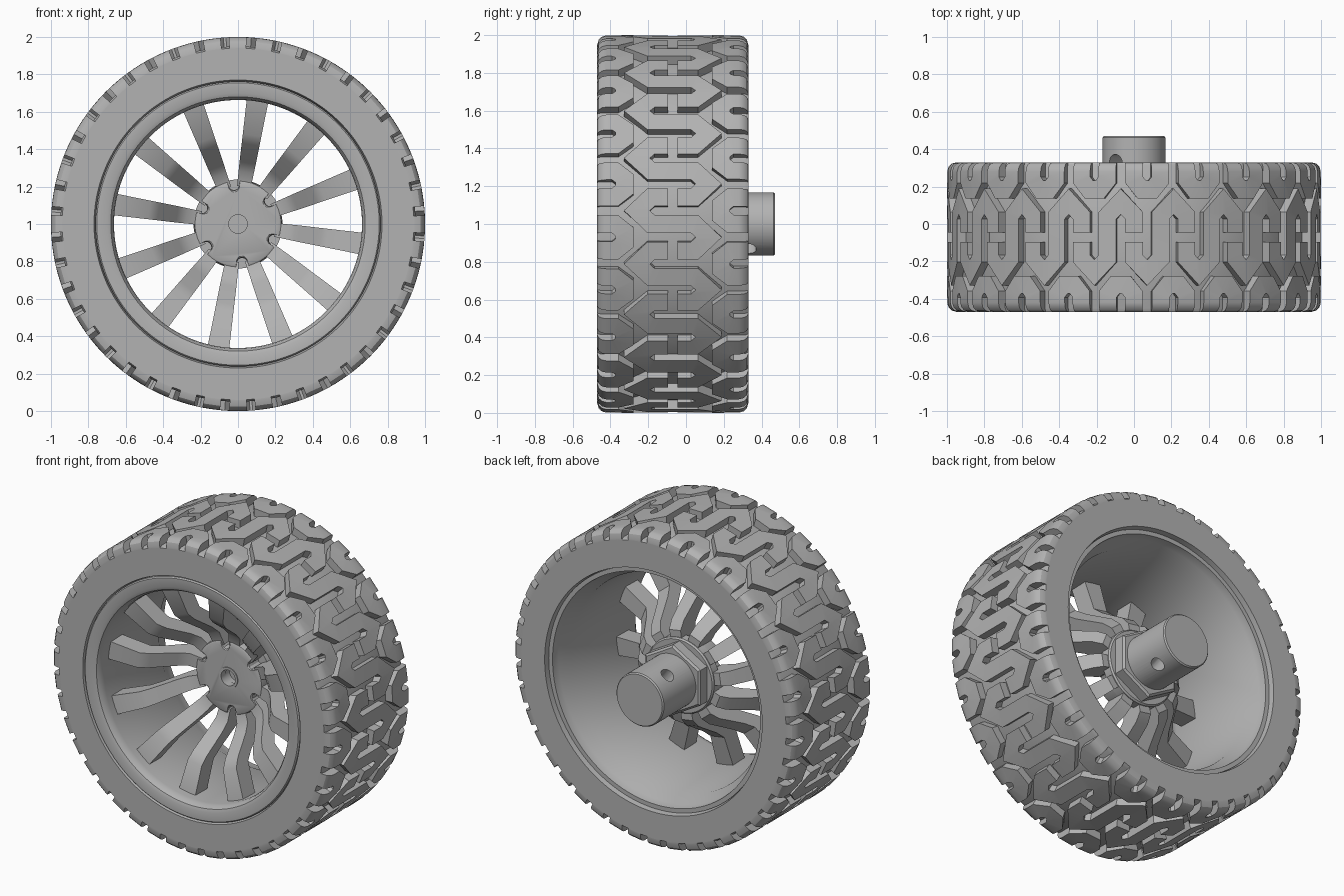
import bpy, bmesh, math
from math import sin, cos, pi, tau, sqrt
from mathutils import Vector, Matrix

if "Cube" in bpy.data.objects:
    bpy.data.objects.remove(bpy.data.objects["Cube"])

grey = bpy.data.materials.new("plain_grey")
grey.use_nodes = True
GREY = (0.45, 0.45, 0.45, 1)
grey.diffuse_color = GREY
grey.node_tree.nodes["Principled BSDF"].inputs["Base Color"].default_value = GREY


def polar(r, a, y):
    """Point at radius r and clockwise angle a around the axle."""
    return Vector((r * sin(a), y, 1 + r * cos(a)))


def loft(bm, rings, wrap=False):
    """Join equal closed rings, capping both ends unless wrapped."""
    vs = [[bm.verts.new(p) for p in ring] for ring in rings]
    n = len(vs[0])
    pairs = list(zip(vs, vs[1:])) + ([(vs[-1], vs[0])] if wrap else [])
    for a, b in pairs:
        for i in range(n):
            j = (i + 1) % n
            bm.faces.new((a[i], a[j], b[j], b[i]))
    if not wrap:
        bm.faces.new(vs[0])
        bm.faces.new(vs[-1][::-1])


def finish(name, bm):
    bmesh.ops.remove_doubles(bm, verts=bm.verts, dist=1e-5)
    bmesh.ops.recalc_face_normals(bm, faces=bm.faces)
    mesh = bpy.data.meshes.new(name)
    bm.to_mesh(mesh)
    bm.free()
    mesh.materials.append(grey)
    ob = bpy.data.objects.new(name, mesh)
    bpy.context.collection.objects.link(ob)
    return ob


def activate(ob):
    bpy.ops.object.select_all(action='DESELECT')
    ob.select_set(True)
    bpy.context.view_layer.objects.active = ob


def smooth(ob, degrees=30):
    activate(ob)
    bpy.ops.object.shade_smooth_by_angle(angle=math.radians(degrees))


def lathe(name, profile, n=132):
    bm = bmesh.new()
    loft(bm, [[polar(r, tau * k / n, y) for r, y in profile] for k in range(n)], True)
    return finish(name, bm)


def drill(ob, centre, direction, radius, depth):
    """Cut a round hole and discard the cutter."""
    bm = bmesh.new()
    turn = Vector(direction).to_track_quat('Z', 'Y').to_matrix().to_4x4()
    bmesh.ops.create_cone(bm, cap_ends=True, segments=32, radius1=radius, radius2=radius,
                          depth=depth, matrix=Matrix.Translation(centre) @ turn)
    cutter = finish("cutter", bm)
    cutter.hide_render = True
    mod = ob.modifiers.new("hole", 'BOOLEAN')
    mod.object = cutter
    mod.solver = 'EXACT'
    activate(ob)
    bpy.ops.object.modifier_apply(modifier=mod.name)
    bpy.data.objects.remove(cutter)


# Tyre carcass and hollow rim
FRONT, BACK, MID = -0.47, 0.33, -0.07
smooth(lathe("tyre", [(0.77, FRONT), (0.94, FRONT), (0.95, -0.45), (0.95, 0.31),
                      (0.94, BACK), (0.77, BACK), (0.75, 0.2), (0.75, -0.4)]))
smooth(lathe("rim", [(0.762, -0.44), (0.762, -0.46), (0.755, -0.468), (0.70, -0.468),
                     (0.68, -0.46), (0.668, -0.44), (0.663, -0.41), (0.668, -0.22),
                     (0.688, 0.18), (0.728, 0.25), (0.735, 0.3), (0.762, 0.3), (0.762, 0.1)]))

# Tread ribbons, raised on the carcass
PITCHES = 22
STEP = tau / PITCHES


def tread_radius(v):
    over = max(0, abs(v - MID) - 0.35)
    return 0.95 + sqrt(max(0, 0.05 ** 2 - over ** 2))


def ribbon(bm, path, shift, width=0.095):
    """Sweep a mitred strip along a (circumference, axle) path."""
    pts = [Vector(p) for p in path]
    rings = []
    for i, p in enumerate(pts):
        d1 = (p - pts[i - 1]).normalized() if i else (pts[1] - p).normalized()
        d2 = (pts[i + 1] - p).normalized() if i < len(pts) - 1 else d1
        t = (d1 + d2).normalized()
        off = Vector((-t.y, t.x)) * (width / 2 / t.dot(d1))
        l, r = p + off, p - off
        rings.append([polar(tread_radius(l.y), l.x + shift, l.y),
                      polar(tread_radius(r.y), r.x + shift, r.y),
                      polar(0.935, r.x + shift, r.y), polar(0.935, l.x + shift, l.y)])
    loft(bm, rings)


# Shoulder arch, open to the sidewall
half_arch = [(0.07, v) for v in (BACK, 0.322, 0.305, 0.28, 0.235)] + [(0.03, 0.185)]
arch = half_arch + [(-u, v) for u, v in half_arch[::-1]]
# Interlocking double hook, its peaks reaching between the shoulder arches
half_hook = [(0, 0.115), (STEP / 4, 0.19), (STEP / 2, 0.115), (STEP / 2, 0.025)]
hook = [(-u, MID - v) for u, v in half_hook[::-1]] + [(u, MID + v) for u, v in half_hook]

shoulders, hooks = bmesh.new(), bmesh.new()
for k in range(PITCHES):
    ribbon(shoulders, arch, (k + 0.25) * STEP)
    ribbon(shoulders, [(u, 2 * MID - v) for u, v in arch], (k - 0.25) * STEP)
    ribbon(hooks, hook, (k + 0.5) * STEP)
smooth(finish("shoulder_tread", shoulders))
smooth(finish("centre_tread", hooks))

# Twelve bent spokes: radius, front depth, back depth, half width
bm = bmesh.new()
sections = [(0.20, -0.085, 0.05, 0.037), (0.28, -0.10, 0.05, 0.041),
            (0.33, -0.15, 0.01, 0.044), (0.43, -0.285, -0.15, 0.048),
            (0.48, -0.33, -0.21, 0.05), (0.69, -0.37, -0.25, 0.059)]
for k in range(12):
    turn = Matrix.Rotation(math.radians(9 + 30 * k), 3, 'Y')
    loft(bm, [[turn @ Vector((x, y, r)) + Vector((0, 0, 1))
               for x, y in ((-h, yb), (h, yb), (h, yf), (-h, yf))]
              for r, yf, yb, h in sections])
smooth(finish("spokes", bm), 35)

# Hub with six scallops, one between each pair of spokes
outline = []
for k in range(6):
    mid = math.radians(60 * k - 6)
    for r, a in ((0.235, -0.15), (0.205, -0.14), (0.188, -0.09), (0.182, 0),
                 (0.188, 0.09), (0.205, 0.14), (0.235, 0.15)):
        outline.append((r, mid + a))
    outline += [(0.235, mid + 0.15 + (pi / 3 - 0.3) * i / 6) for i in range(1, 6)]
bm = bmesh.new()
loft(bm, [[polar(r * s, a, y) for r, a in outline]
          for s, y in ((0.94, -0.095), (0.98, -0.09), (1, -0.075), (1, 0.05))])
hub = finish("hub", bm)
drill(hub, (0, -0.09, 1), (0, 1, 0), 0.055, 0.16)
smooth(hub)
smooth(lathe("hub_hole_lip", [(0.05, -0.1), (0.066, -0.1), (0.066, -0.05), (0.05, -0.05)], 40))
smooth(lathe("hub_back_flange", [(0.10, 0.0), (0.238, 0.0), (0.238, 0.055), (0.23, 0.065),
                                 (0.10, 0.065)], 64))

# Hexagonal nut and drilled axle stub
bm = bmesh.new()
loft(bm, [[polar(r, pi / 3 * k, y) for k in range(6)]
          for r, y in ((0.225, 0.05), (0.225, 0.13), (0.21, 0.14))])
finish("hex_nut", bm)
axle = lathe("axle_stub", [(0, 0.03), (0.168, 0.03), (0.168, 0.462), (0.161, 0.47), (0, 0.47)], 64)
drill(axle, (0, 0.33, 1), (-0.6, 0, 0.8), 0.042, 0.5)
smooth(axle)
